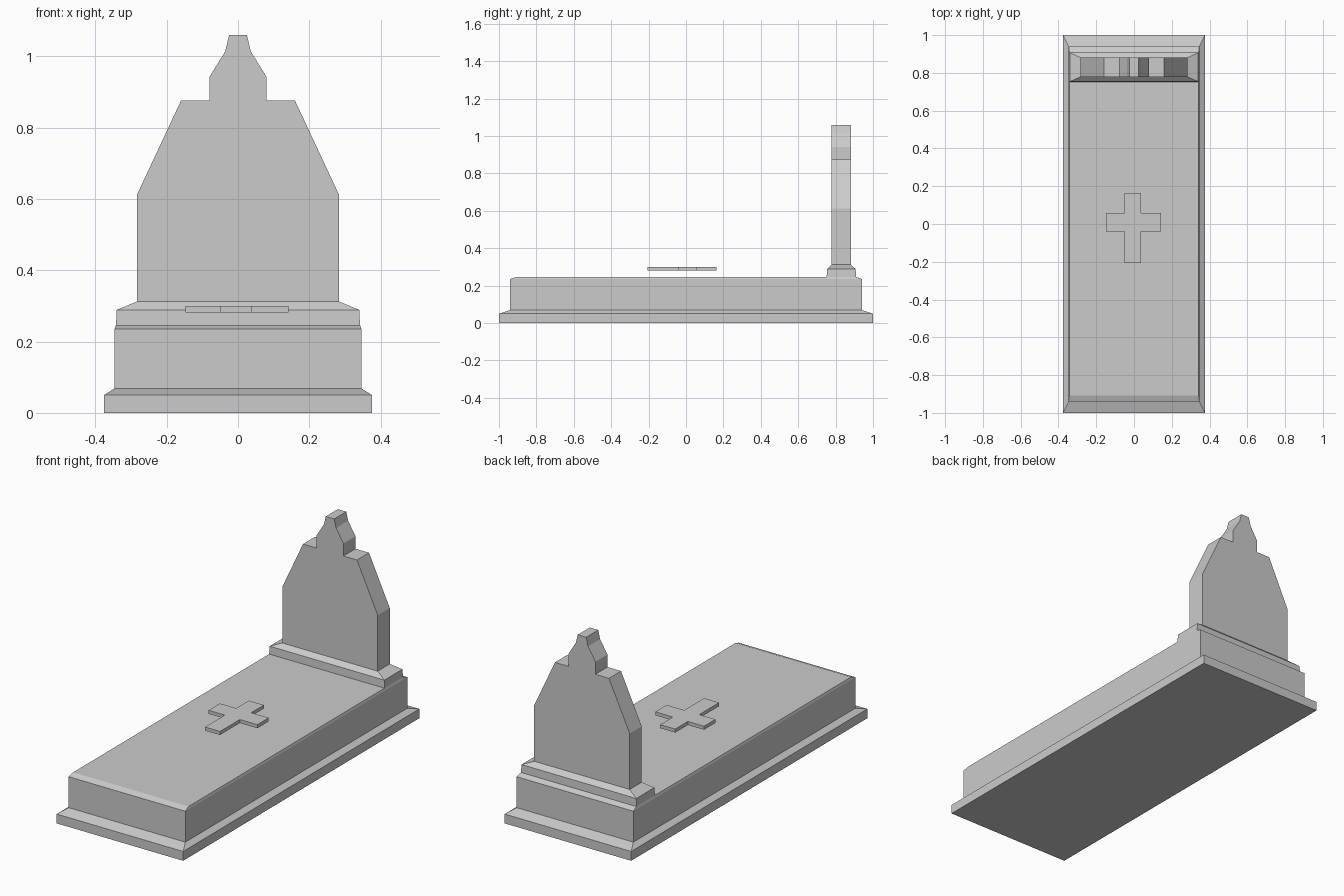
import bpy
import bmesh

cube = bpy.data.objects.get("Cube")
if cube:
    bpy.data.objects.remove(cube)

stone = bpy.data.materials.new("grey_stone")
stone.use_nodes = True
stone.diffuse_color = (0.6, 0.6, 0.6, 1)
stone.node_tree.nodes["Principled BSDF"].inputs["Base Color"].default_value = (0.6, 0.6, 0.6, 1)


def finish(name, bm):
    bmesh.ops.recalc_face_normals(bm, faces=bm.faces)
    mesh = bpy.data.meshes.new(name)
    bm.to_mesh(mesh)
    bm.free()
    mesh.materials.append(stone)
    obj = bpy.data.objects.new(name, mesh)
    bpy.context.collection.objects.link(obj)
    return obj


def stepped_block(name, levels):
    """Stack of rectangles (half width, y front, y back, z) joined by side faces."""
    bm = bmesh.new()
    rings = []
    for hw, y0, y1, z in levels:
        corners = ((-hw, y0), (hw, y0), (hw, y1), (-hw, y1))
        rings.append([bm.verts.new((x, y, z)) for x, y in corners])
    for low, high in zip(rings, rings[1:]):
        for i in range(4):
            j = (i + 1) % 4
            bm.faces.new((low[i], low[j], high[j], high[i]))
    bm.faces.new(rings[0])
    bm.faces.new(rings[-1])
    return finish(name, bm)


def extruded(name, points, offset):
    """Closed outline pushed along an offset vector."""
    bm = bmesh.new()
    face = bm.faces.new([bm.verts.new(p) for p in points])
    result = bmesh.ops.extrude_face_region(bm, geom=[face], use_keep_orig=True)
    moved = [v for v in result["geom"] if isinstance(v, bmesh.types.BMVert)]
    bmesh.ops.translate(bm, verts=moved, vec=offset)
    return finish(name, bm)


# Ground kerb with a sloping upper edge
stepped_block("base_kerb", [
    (0.375, -1, 1, 0), (0.375, -1, 1, 0.05), (0.346, -0.94, 0.94, 0.069)])

# Long slab with a chamfered top
stepped_block("grave_slab", [
    (0.346, -0.94, 0.94, 0.069), (0.346, -0.94, 0.94, 0.235),
    (0.342, -0.907, 0.91, 0.247)])

# Plinth under the headstone
stepped_block("headstone_plinth", [
    (0.342, 0.752, 0.909, 0.247), (0.34, 0.754, 0.907, 0.289),
    (0.283, 0.779, 0.881, 0.312)])

# Headstone, half outline mirrored about the centre
half = [(0.283, 0.312), (0.283, 0.612), (0.16, 0.875), (0.08, 0.875),
        (0.08, 0.942), (0.036, 1.013), (0.025, 1.059)]
outline = half + [(-x, z) for x, z in reversed(half)]
extruded("headstone", [(x, 0.779, z) for x, z in outline], (0, 0.102, 0))

# Cross plate hovering just above the slab
xa, xb, xc, xd = -0.147, -0.051, 0.038, 0.142
ya, yb, yc, yd = -0.207, -0.039, 0.057, 0.164
cross = [(xb, ya), (xc, ya), (xc, yb), (xd, yb), (xd, yc), (xc, yc),
         (xc, yd), (xb, yd), (xb, yc), (xa, yc), (xa, yb), (xb, yb)]
extruded("slab_cross", [(x, y, 0.281) for x, y in cross], (0, 0, 0.019))
